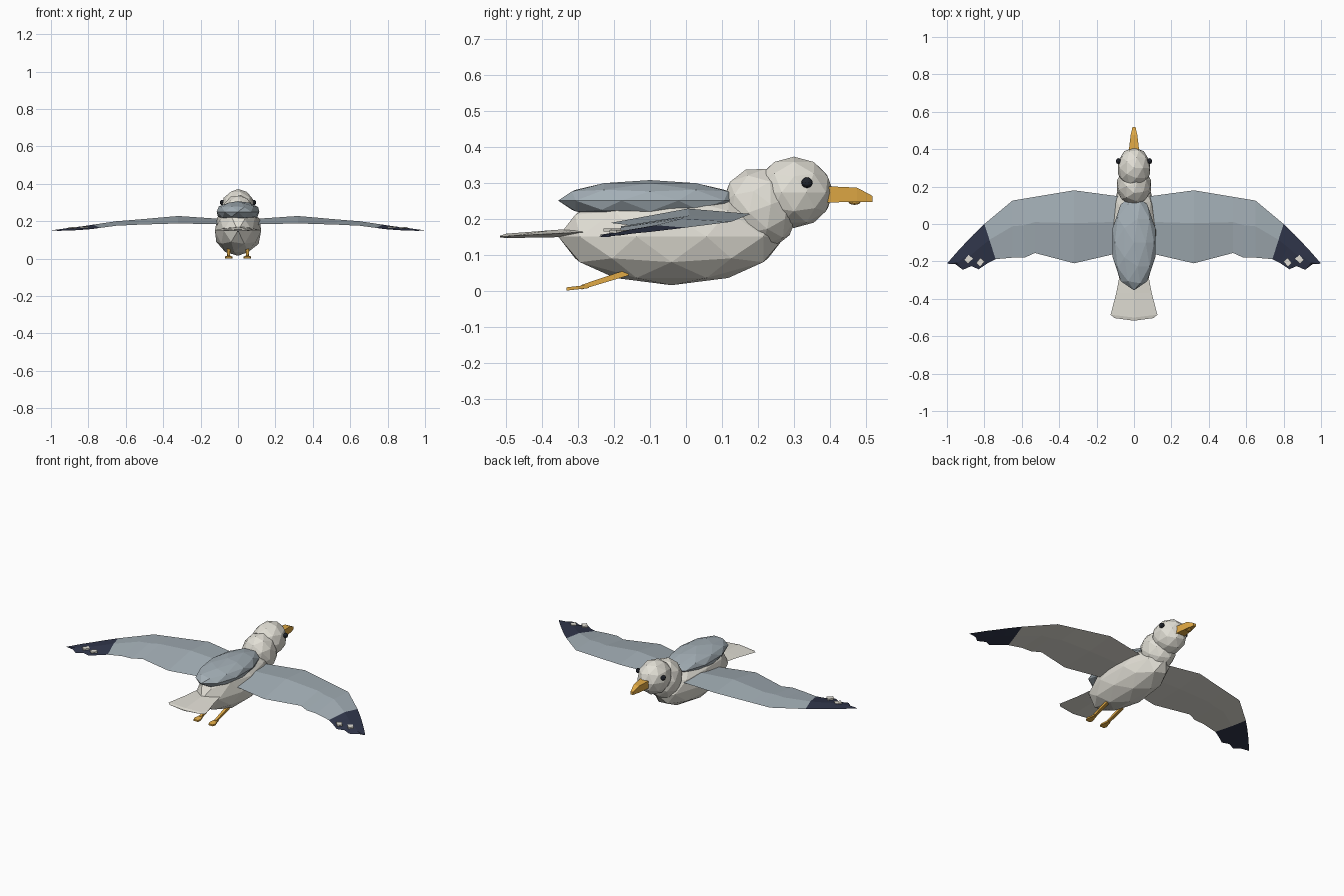
import bpy
import bmesh
import math
from mathutils import Vector

if "Cube" in bpy.data.objects:
    bpy.data.objects.remove(bpy.data.objects["Cube"])


def material(name, r, g, b):
    m = bpy.data.materials.new(name)
    m.diffuse_color = (r, g, b, 1)
    m.use_nodes = True
    m.node_tree.nodes["Principled BSDF"].inputs["Base Color"].default_value = m.diffuse_color
    return m


WHITE = material("warm white", 0.76, 0.74, 0.67)
GREY = material("blue grey", 0.37, 0.43, 0.47)
BLACK = material("feather black", 0.03, 0.037, 0.07)
GOLD = material("beak gold", 0.75, 0.40, 0.06)
EYE = material("eye black", 0.015, 0.018, 0.025)


def finish(bm, name, mats, mirror=False):
    bmesh.ops.recalc_face_normals(bm, faces=bm.faces)
    mesh = bpy.data.meshes.new(name)
    bm.to_mesh(mesh)
    bm.free()
    ob = bpy.data.objects.new(name, mesh)
    bpy.context.collection.objects.link(ob)
    for m in mats:
        mesh.materials.append(m)
    if mirror:
        ob.modifiers.new("mirror", 'MIRROR').use_axis[0] = True
    return ob


def ellipsoid(name, loc, radii, mat, tilt=0.0, mirror=False):
    bm = bmesh.new()
    bmesh.ops.create_icosphere(bm, subdivisions=2, radius=1)
    c, s = math.cos(tilt), math.sin(tilt)
    for v in bm.verts:
        x, y, z = (a * b for a, b in zip(v.co, radii))
        v.co = Vector((x, c * y - s * z, s * y + c * z)) + Vector(loc)
    return finish(bm, name, [mat], mirror)


def loft(rings):
    """Closed skin through rings that share one point count."""
    bm = bmesh.new()
    vs = [[bm.verts.new(p) for p in ring] for ring in rings]
    n = len(vs[0])
    for a, b in zip(vs, vs[1:]):
        for i in range(n):
            j = (i + 1) % n
            bm.faces.new((a[i], a[j], b[j], b[i]))
    bm.faces.new(vs[0])
    bm.faces.new(vs[-1])
    return bm


def box_ring(x, y, half_width, low, high):
    return [(x - half_width, y, low), (x + half_width, y, low),
            (x + half_width, y, high), (x - half_width, y, high)]


# Rounded masses
ellipsoid("body", (0, -0.04, 0.15), (0.13, 0.315, 0.135), WHITE)
ellipsoid("back_mantle", (0, -0.1, 0.25), (0.12, 0.255, 0.057), GREY)
ellipsoid("neck", (0, 0.205, 0.228), (0.095, 0.105, 0.115), WHITE, 0.35)
ellipsoid("head", (0, 0.3, 0.273), (0.09, 0.11, 0.099), WHITE)
ellipsoid("eye", (0.083, 0.336, 0.3), (0.014, 0.016, 0.015), EYE, mirror=True)

# Beak with a downturned tip and a small knob below
bm = loft([box_ring(0, 0.39, 0.028, 0.245, 0.290),
           box_ring(0, 0.475, 0.018, 0.246, 0.286),
           box_ring(0, 0.518, 0.008, 0.246, 0.263)])
finish(bm, "beak", [GOLD])
ellipsoid("beak_knob", (0, 0.468, 0.246), (0.015, 0.017, 0.008), GOLD)

# Fan tail: left edge, top ridge, right edge, bottom ridge
bm = loft([[(-w, y, z), (0, y - d, z + t), (w, y, z), (0, y - d, z - t)]
           for w, y, d, z, t in ((0.07, -0.24, 0, 0.165, 0.012),
                                 (0.095, -0.37, 0, 0.158, 0.010),
                                 (0.125, -0.485, 0.015, 0.152, 0.006),
                                 (0.105, -0.503, 0.014, 0.150, 0.002))])
finish(bm, "tail", [WHITE])

# Wing stations: leading x, y, trailing x, y, height, thickness factor
STATIONS = [
    (0.06, 0.145, 0.06, -0.15, 0.200, 0.7),
    (0.32, 0.180, 0.32, -0.21, 0.213, 1.0),
    (0.53, 0.145, 0.53, -0.155, 0.199, 0.7),
    (0.59, 0.135, 0.585, -0.180, 0.195, 0.65),
    (0.65, 0.125, 0.65, -0.180, 0.191, 0.6),
    (0.80, 0.000, 0.74, -0.188, 0.175, 0.45),
    (0.86, -0.058, 0.78, -0.208, 0.168, 0.4),
    (0.90, -0.100, 0.83, -0.242, 0.163, 0.35),
    (0.94, -0.143, 0.87, -0.225, 0.159, 0.3),
    (0.97, -0.177, 0.915, -0.245, 0.155, 0.2),
    (1.00, -0.212, 0.955, -0.215, 0.151, 0.1),
]
rings = []
for lx, ly, tx, ty, z, t in STATIONS:
    lead, trail = Vector((lx, ly, z)), Vector((tx, ty, z - 0.025 * t))
    mid = lead.lerp(trail, 0.45)
    rings.append([lead, mid + Vector((0, 0, 0.026 * t)), trail,
                  mid - Vector((0, 0, 0.006 * t))])
bm = loft(rings)
bmesh.ops.recalc_face_normals(bm, faces=bm.faces)
for f in bm.faces:
    # black tip, grey above, white below
    if all(v.co.x > 0.735 for v in f.verts):
        f.material_index = 1
    elif f.normal.z < 0:
        f.material_index = 2
finish(bm, "wing", [GREY, BLACK, WHITE], True)

# Pale spots on the wing tips
for i, (x, y, z) in enumerate(((0.82, -0.203, 0.168), (0.883, -0.187, 0.164))):
    bm = bmesh.new()
    corners = [(-0.022, 0.002), (0.004, -0.026), (0.024, -0.006), (0.002, 0.022)]
    low = [(x + a, y + b, z - 0.004) for a, b in corners]
    high = [(x + a, y + b, z + 0.004) for a, b in corners]
    bm.free()
    finish(loft([low, high]), f"wing_spot_{i + 1}", [WHITE], True)

# Trailing legs and webbed feet
bm = loft([box_ring(0.05, -0.16, 0.009, 0.042, 0.058),
           box_ring(0.05, -0.19, 0.009, 0.033, 0.050),
           box_ring(0.05, -0.29, 0.007, 0.003, 0.016)])
finish(bm, "leg", [GOLD], True)
bm = loft([box_ring(0.05, -0.27, 0.008, 0.007, 0.016),
           box_ring(0.05, -0.315, 0.020, 0.002, 0.011),
           box_ring(0.05, -0.332, 0.014, 0.000, 0.009)])
finish(bm, "foot", [GOLD], True)
